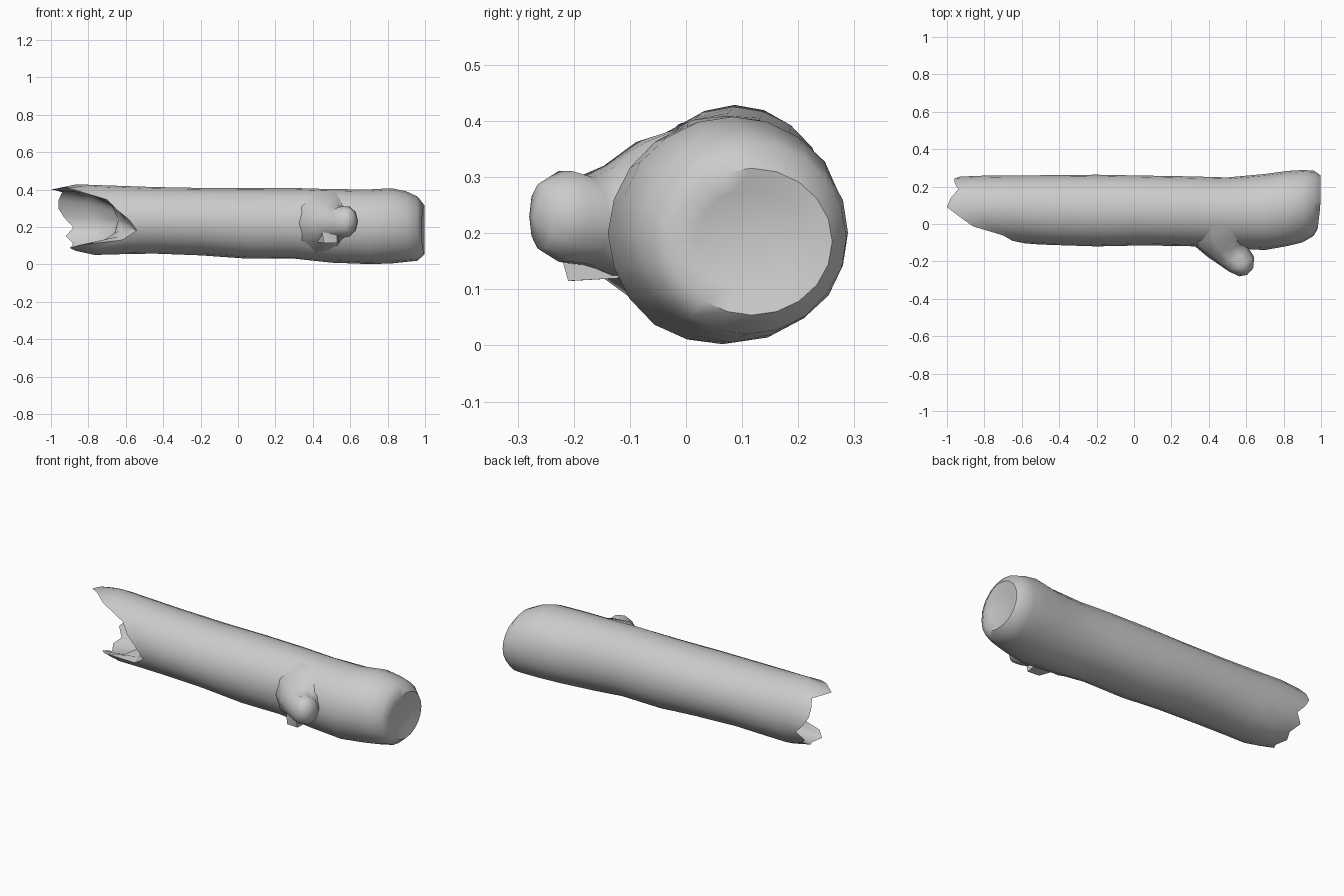
import bpy, bmesh, math, random
from mathutils import Vector

if "Cube" in bpy.data.objects:
    bpy.data.objects.remove(bpy.data.objects["Cube"])

random.seed(4)
N = 20
bark = bpy.data.materials.new("grey_bark")
bark.diffuse_color = (0.6, 0.6, 0.6, 1)
bark.use_nodes = True
bark.node_tree.nodes["Principled BSDF"].inputs["Base Color"].default_value = bark.diffuse_color

# Trunk outline: x, front y, back y, bottom z, top z
OUTLINE = [(-1.0, -0.07, 0.25, 0.09, 0.40), (-0.9, -0.08, 0.255, 0.08, 0.43),
           (-0.76, -0.09, 0.26, 0.05, 0.425), (-0.5, -0.11, 0.26, 0.06, 0.415),
           (-0.2, -0.12, 0.265, 0.05, 0.41), (0.05, -0.115, 0.26, 0.03, 0.41),
           (0.3, -0.12, 0.255, 0.03, 0.41), (0.5, -0.13, 0.25, 0.01, 0.405),
           (0.7, -0.14, 0.27, 0.0, 0.40), (0.82, -0.12, 0.285, 0.005, 0.41),
           (0.9, -0.10, 0.29, 0.012, 0.39), (0.96, -0.065, 0.285, 0.02, 0.365),
           (0.985, -0.03, 0.265, 0.05, 0.32)]

# Where the broken end stops, around the trunk from back over top to front
BREAK = [-.93, -.96, -.96, -.94, -.98, -1.0, -.93, -.86, -.70, -.65,
         -.58, -.54, -.62, -.85, -.90, -.87, -.90, -.88, -.92, -.88]


def outline(x):
    x = min(max(x, OUTLINE[0][0]), OUTLINE[-1][0])
    for a, b in zip(OUTLINE, OUTLINE[1:]):
        if x <= b[0]:
            t = (x - a[0]) / (b[0] - a[0])
            return [p + (q - p) * t for p, q in zip(a, b)][1:]


def trunk_point(x, i, scale=1.0):
    y0, y1, z0, z1 = outline(x)
    a = 2 * math.pi * i / N
    return Vector((x, (y0 + y1) / 2 + scale * (y1 - y0) / 2 * math.cos(a),
                   (z0 + z1) / 2 + scale * (z1 - z0) / 2 * math.sin(a)))


def loft(name, rings, start, end, angle):
    """Skin closed rings and close both ends on a centre point."""
    bm = bmesh.new()
    vs = [[bm.verts.new(p) for p in r] for r in rings]
    n = len(vs[0])
    for a, b in zip(vs, vs[1:]):
        for i in range(n):
            j = (i + 1) % n
            bm.faces.new((a[i], a[j], b[j], b[i]))
    for ring, tip in ((vs[0], start), (vs[-1], end)):
        c = bm.verts.new(tip)
        for i in range(n):
            bm.faces.new((ring[i], ring[(i + 1) % n], c))
    bmesh.ops.recalc_face_normals(bm, faces=bm.faces)
    me = bpy.data.meshes.new(name)
    bm.to_mesh(me)
    bm.free()
    me.materials.append(bark)
    ob = bpy.data.objects.new(name, me)
    bpy.context.collection.objects.link(ob)
    bpy.context.view_layer.objects.active = ob
    ob.select_set(True)
    bpy.ops.object.shade_smooth_by_angle(angle=math.radians(angle))
    ob.select_set(False)
    return ob


rings = []
# Splintered hollow at the broken end
for depth, scale in ((0.85, 0.45), (0.5, 0.78)):
    rings.append([trunk_point(b + (-0.62 - b) * depth, i, scale)
                  for i, b in enumerate(BREAK)])
# Jagged shell blending into straight rings
for t in (0, 0.25, 0.55, 1):
    rings.append([trunk_point(b + (-0.45 - b) * t, i) for i, b in enumerate(BREAK)])
# Long trunk, slightly uneven
for x in (-0.2, 0.05, 0.3, 0.5, 0.7, 0.82, 0.9, 0.96):
    rings.append([trunk_point(x, i, 1 + random.uniform(-0.012, 0.008)) for i in range(N)])
# Rounded rim and shallow dished end, leaning back towards the front side
for x, scale in ((0.985, 0.97), (0.975, 0.6)):
    ring = [trunk_point(x, i, scale) for i in range(N)]
    for p in ring:
        p.x += 0.012 + 0.12 * min(0, p.y - 0.10)
    rings.append(ring)
loft("log_trunk", rings, (-0.64, 0.08, 0.24), (0.965, 0.11, 0.2), 50)

# Branch stub: centre x, y, z, width radius, height radius
STUB = [(0.46, 0.0, 0.215, 0.20, 0.185), (0.475, -0.08, 0.22, 0.165, 0.15),
        (0.50, -0.135, 0.22, 0.115, 0.105), (0.54, -0.18, 0.222, 0.088, 0.082),
        (0.575, -0.215, 0.23, 0.078, 0.085), (0.60, -0.258, 0.23, 0.043, 0.06)]
side = Vector((0.87, 0.5, 0)).normalized()
M = 10
stub = []
for k, (x, y, z, w, h) in enumerate(STUB):
    axis = Vector((1, 0, 0)).lerp(side, min(1, k / 3)).normalized()
    stub.append([Vector((x, y, z)) + axis * w * math.cos(2 * math.pi * i / M)
                 + Vector((0, 0, h * math.sin(2 * math.pi * i / M))) for i in range(M)])
loft("branch_stub", stub, (0.46, 0.06, 0.215), (0.605, -0.272, 0.23), 50)

# Small splinter of bark under the stub
wedge = [[Vector((x, y, z)) for x, y, z in ring] for ring in (
    ((0.42, -0.12, 0.12), (0.54, -0.12, 0.12), (0.54, -0.12, 0.2), (0.42, -0.12, 0.2)),
    ((0.46, -0.205, 0.115), (0.53, -0.21, 0.115), (0.53, -0.225, 0.17), (0.45, -0.20, 0.17)))]
loft("bark_splinter", wedge, (0.48, -0.11, 0.16), (0.49, -0.21, 0.145), 30)
